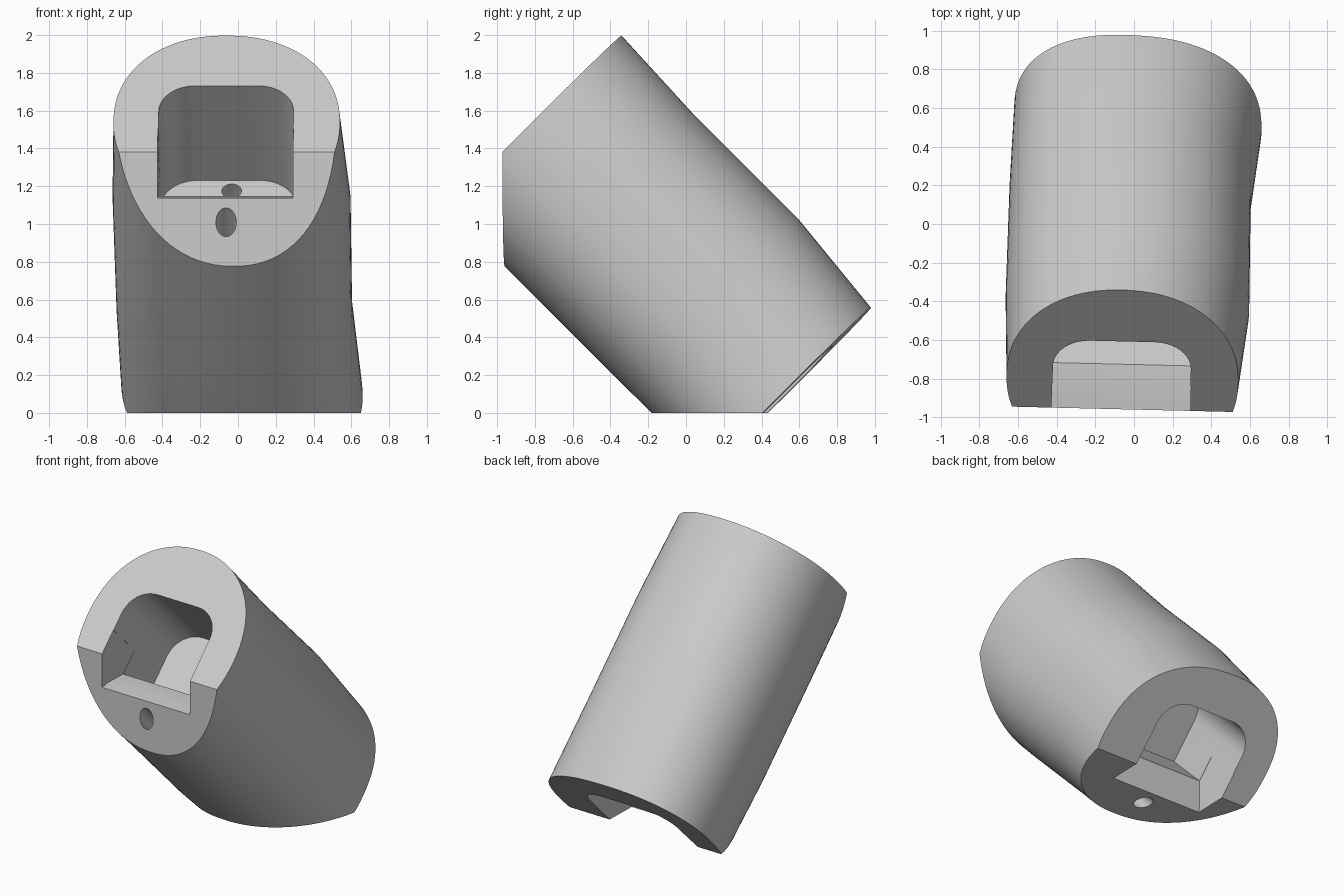
import bpy
import bmesh
from math import sin, cos, pi, sqrt, copysign
from mathutils import Vector

if "Cube" in bpy.data.objects:
    bpy.data.objects.remove(bpy.data.objects["Cube"])

R2 = sqrt(2)
FRONT = -0.96          # upright front flat; the base flat mirrors it at z = 0
S0, S1 = -1.655, 0.297  # ends along the tilted axis
CX, HALF = -0.045, 0.357
YAW = -0.024

grey = bpy.data.materials.new("plain_grey")
grey.use_nodes = True
grey.diffuse_color = (0.6, 0.6, 0.6, 1)
grey.node_tree.nodes["Principled BSDF"].inputs["Base Color"].default_value = (0.6, 0.6, 0.6, 1)


def place(x, s, t):
    """Tilted frame: s runs down and back, t runs up and back."""
    return Vector((x, (s + t) / R2, (t - s) / R2))


def mirror(p):
    """Swap the top end with the bottom end."""
    return Vector((p.x, p.z + FRONT, p.y - FRONT))


def make(name, bm):
    bmesh.ops.recalc_face_normals(bm, faces=bm.faces)
    mesh = bpy.data.meshes.new(name)
    bm.to_mesh(mesh)
    bm.free()
    mesh.materials.append(grey)
    obj = bpy.data.objects.new(name, mesh)
    bpy.context.collection.objects.link(obj)
    return obj


def loft(bm, rings):
    """Skin a list of equal rings and cap both ends."""
    rows = [[bm.verts.new(p) for p in ring] for ring in rings]
    n = len(rows[0])
    for a, b in zip(rows, rows[1:]):
        for i in range(n):
            j = (i + 1) % n
            bm.faces.new((a[i], a[j], b[j], b[i]))
    bm.faces.new(rows[0])
    bm.faces.new(rows[-1])


def cutter(name, rings, flip=False):
    bm = bmesh.new()
    loft(bm, [[mirror(p) if flip else p for p in r] for r in rings])
    obj = make(name, bm)
    obj.hide_render = True
    return obj


def prism(name, outline, s_a, s_b, flip=False):
    """Straight cutter along the axis from an (x, t) outline."""
    return cutter(name, [[place(x, s, t) for x, t in outline] for s in (s_a, s_b)], flip)


def circle(x, t, r, n=32):
    return [(x + r * cos(2 * pi * i / n), t + r * sin(2 * pi * i / n)) for i in range(n)]


def full(v, power):
    return copysign(abs(v) ** power, v)


# Main body: full oval sections that drift and roll along the axis
# columns: s, left x, right x, bottom t, top t, roll, fullness power
stations = [
    (S0, -0.66, 0.54, -0.13, 1.17, -0.02, 0.93),
    (-1.09, -0.665, 0.597, -0.13, 1.145, -0.05, 0.92),
    (-0.30, -0.645, 0.605, -0.13, 1.145, -0.05, 0.9),
    (S1, -0.62, 0.662, -0.12, 1.085, -0.1, 0.87),
]
N = 96
rings = []
for s, lo, hi, bot, top, roll, power in stations:
    shift = YAW * (s + 0.52) / R2
    ring = []
    for i in range(N):
        a = 2 * pi * (i + 0.5) / N
        x = (lo + hi) / 2 + shift + (hi - lo) / 2 * full(cos(a), power)
        t = (bot + top) / 2 + (top - bot) / 2 * full(sin(a + roll), power)
        ring.append(place(x, s, t))
    rings.append(ring)
bm = bmesh.new()
loft(bm, rings)

# Upright front flat and base flat
for point, normal in (((0, FRONT, 0), (0, -1, 0)), ((0, 0, 0), (0, 0, -1))):
    geom = bm.verts[:] + bm.edges[:] + bm.faces[:]
    bmesh.ops.bisect_plane(bm, geom=geom, plane_co=point, plane_no=normal,
                           clear_outer=True)
    open_edges = [e for e in bm.edges if e.is_boundary]
    bmesh.ops.holes_fill(bm, edges=open_edges, sides=0)
bmesh.ops.remove_doubles(bm, verts=bm.verts, dist=0.0005)
body = make("body", bm)

# Pocket outline: square floor corners, rounded roof corners
FLOOR, ROOF, RAD = 0.297, 0.794, 0.19
pocket = [(CX - HALF, FLOOR), (CX + HALF, FLOOR)]
for side, start in ((1, 0), (-1, pi / 2)):
    for i in range(11):
        a = start + pi / 2 * i / 10
        pocket.append((CX + side * (HALF - RAD) + RAD * cos(a), ROOF - RAD + RAD * sin(a)))

# Lip wedge cut in front of the pocket floor, a hair wider than the pocket
wedge = [(-1.2, 1.137), (-0.95, 1.137), (-0.9, 1.147), (-0.725, 1.147),
         (-0.6, 1.272), (-1.2, 1.872)]
WIDE = HALF + 0.002
wedge_rings = [[Vector((x, y, z)) for y, z in wedge] for x in (CX - WIDE, CX + WIDE)]

ends = (("top", False), ("bottom", True))
cutters = [cutter(end + "_lip", wedge_rings, flip) for end, flip in ends]
cutters += [prism(end + "_pocket", pocket, S0 - 0.3, -0.946, flip) for end, flip in ends]

# Long screw hole below the pockets and small hole through the inner wall
cutters.append(prism("screw_hole", circle(-0.04, 0.035, 0.054), -2.2, 0.9))
cutters.append(prism("wall_hole", circle(-0.03, 0.715, 0.052), -1.0, -0.38))

bpy.context.view_layer.objects.active = body
for c in cutters:
    mod = body.modifiers.new(c.name, 'BOOLEAN')
    mod.operation = 'DIFFERENCE'
    mod.solver = 'EXACT'
    mod.object = c
    bpy.ops.object.modifier_apply(modifier=mod.name)
    bpy.data.objects.remove(c)

body.rotation_euler.z = YAW
bpy.ops.object.select_all(action='DESELECT')
body.select_set(True)
bpy.ops.object.shade_smooth_by_angle(angle=0.5)
